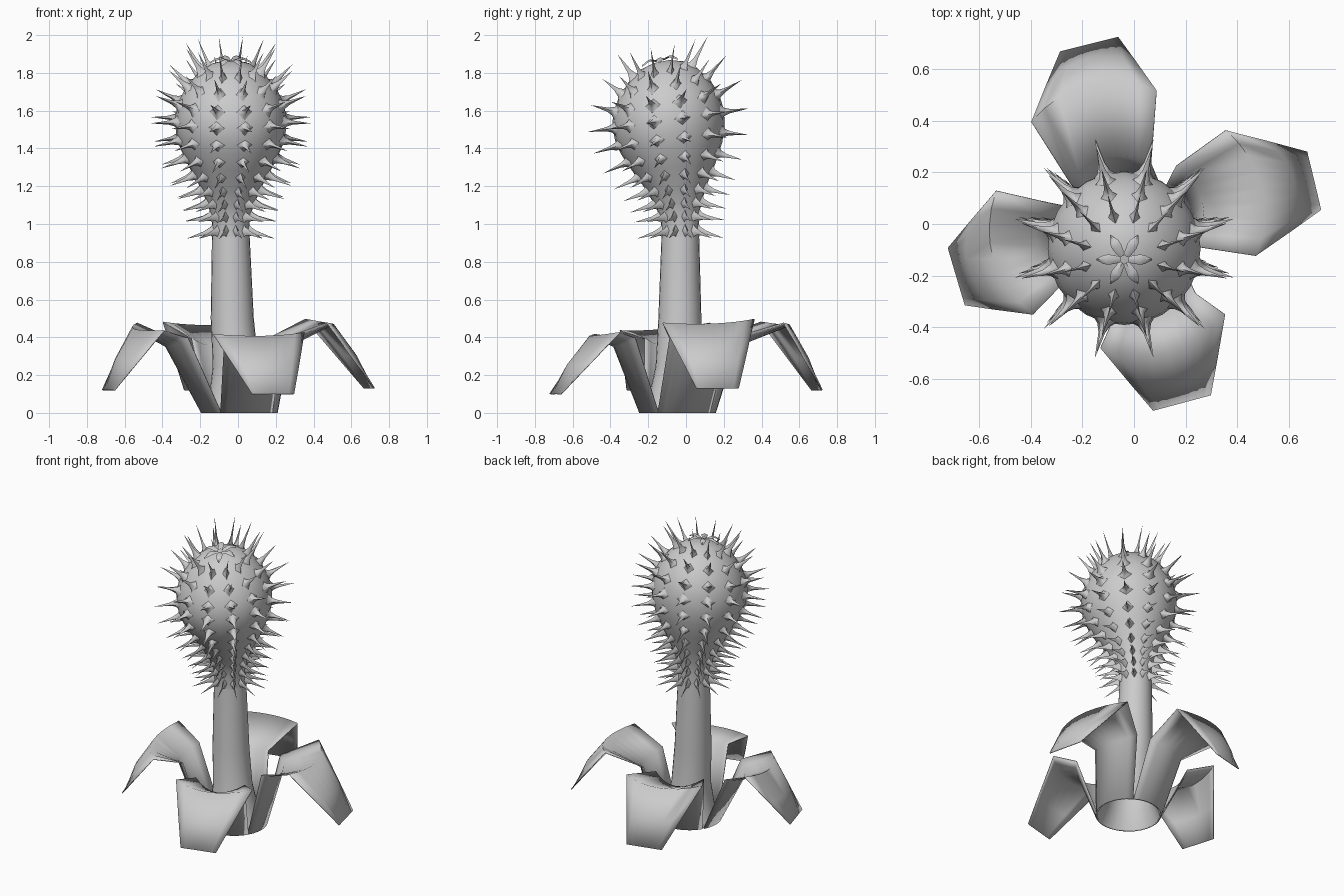
import bpy, bmesh, math
from mathutils import Vector

old = bpy.data.objects.get("Cube")
if old:
    bpy.data.objects.remove(old, do_unlink=True)

grey = bpy.data.materials.new("plain_grey")
grey.use_nodes = True
grey.diffuse_color = (0.6, 0.6, 0.6, 1)
grey.node_tree.nodes["Principled BSDF"].inputs["Base Color"].default_value = grey.diffuse_color

# Radius of the stem and bulb at each height
HEAD = [(0.93, 0.1), (1.02, 0.1), (1.1, 0.12), (1.2, 0.165), (1.3, 0.22), (1.4, 0.268),
        (1.48, 0.29), (1.56, 0.296), (1.64, 0.28), (1.72, 0.24), (1.79, 0.18),
        (1.84, 0.11), (1.86, 0.04)]
STEM = [(0, 0.195), (0.1, 0.15), (0.25, 0.122), (0.5, 0.114), (0.93, 0.1)]
ROOT = Vector((0.007, -0.045, 0))


def place(offset, z):
    """Put an offset on the centre line, which leans and tilts forward at the bulb."""
    base = max(0, 1 - z / 0.6)
    lean = 0.2 * min(1, max(0, (z - 0.93) / 0.85))
    centre = Vector((-0.038, -0.03 - 0.116 * max(0, z - 1), 0)).lerp(ROOT, base)
    return centre + offset + Vector((0, 0, z + lean * offset.y))


def radius(z):
    for (z0, r0), (z1, r1) in zip(HEAD, HEAD[1:]):
        if z <= z1:
            return r0 + (r1 - r0) * (z - z0) / (z1 - z0)
    return HEAD[-1][1]


def radial(a):
    return Vector((math.cos(a), math.sin(a), 0))


def finish(bm, name, angle=50):
    bmesh.ops.recalc_face_normals(bm, faces=bm.faces)
    mesh = bpy.data.meshes.new(name)
    bm.to_mesh(mesh)
    bm.free()
    obj = bpy.data.objects.new(name, mesh)
    bpy.context.collection.objects.link(obj)
    mesh.materials.append(grey)
    bpy.ops.object.select_all(action="DESELECT")
    obj.select_set(True)
    bpy.context.view_layer.objects.active = obj
    bpy.ops.object.shade_smooth_by_angle(angle=math.radians(angle))
    return obj


def bridge(bm, rows, closed=True):
    n = len(rows[0])
    for low, high in zip(rows, rows[1:]):
        for i in range(n if closed else n - 1):
            j = (i + 1) % n
            bm.faces.new((low[i], low[j], high[j], high[i]))


def lathe(name, profile, cap):
    bm = bmesh.new()
    rows = [[bm.verts.new(place(r * radial(math.tau * i / 24), z)) for i in range(24)]
            for z, r in profile]
    bridge(bm, rows)
    if cap:
        bm.faces.new(rows[-1])
    finish(bm, name)


lathe("stem", STEM, False)
lathe("bulb", HEAD, True)

# Spikes: thin diamond cones with a soft flared foot, in twelve columns
bm = bmesh.new()
for z in (0.965, 1.04, 1.11, 1.18, 1.26, 1.35, 1.45, 1.55, 1.64, 1.73, 1.805):
    surface = (radius(z + 0.02) - radius(z - 0.02)) / 0.04
    slope = surface * (0.7 if surface > 0 else 1.2)
    if z < 1:
        slope = 0.3
    length = 0.165 if z > 1.8 else 0.145
    for k in range(12):
        out = radial(math.radians(15 + 30 * k))
        side = Vector((-out.y, out.x, 0))
        aim = (out - Vector((0, 0, slope))).normalized()
        up = Vector((out.x * surface, out.y * surface, 1)).normalized()
        foot = out * radius(z)
        wide = max(0.02, 0.17 * radius(z))
        rows = []
        for w, h, d in ((wide, 0.045, -0.012), (wide * 0.5, 0.022, 0.012), (wide * 0.24, 0.011, 0.045)):
            rows.append([bm.verts.new(place(foot + aim * d + side * w * c + up * h * s, z))
                         for c, s in ((1, 0), (0, 1), (-1, 0), (0, -1))])
        bridge(bm, rows)
        tip = bm.verts.new(place(foot + aim * length, z))
        for i in range(4):
            bm.faces.new((rows[-1][i], rows[-1][(i + 1) % 4], tip))
finish(bm, "spikes", 85)

# Six-pointed star of arched leaflets on the crown
bm = bmesh.new()
for k in range(6):
    out = radial(math.tau * k / 6)
    side = Vector((-out.y, out.x, 0))
    rows = []
    for u, w, h in ((0.015, 0.012, 0.01), (0.06, 0.02, 0.022), (0.08, 0.017, 0.016), (0.108, 0.002, 0)):
        rows.append([bm.verts.new(place(out * u + side * w * t, 1.86)
                                  + Vector((0, -0.008, h - 0.008 * abs(t))))
                     for t in (1, 0, -1)])
    bridge(bm, rows, closed=False)
finish(bm, "crown_star")


# Leaves: curved strips that rise from a ring, widen and droop
def leaf(name, degrees, mid, reach, shift, z_left, z_right, tip_z):
    out = radial(math.radians(degrees))
    side = Vector((-out.y, out.x, 0))
    bm = bmesh.new()
    rows = [[] for _ in range(5)]
    for i in range(9):
        t = 1 - i / 4
        bow = 1 - t * t
        edge_z = (z_left + z_right) / 2 + (z_left - z_right) / 2 * t
        bend = (out * (reach + 0.085 * bow) + side * (shift + 0.25 * t)
                + Vector((0, 0, edge_z - 0.015 * bow)))
        tip = out * 0.715 + side * 0.115 * t + Vector((0, 0, tip_z))
        rows[0].append(ROOT + 0.2 * radial(math.radians(degrees + 45 * t)))
        rows[1].append(out * (mid - 0.07 + 0.07 * bow) + side * (shift + 0.16 * t)
                       + Vector((0, 0, 0.395 - 0.045 * bow)))
        rows[2].append(bend)
        rows[3].append(bend.lerp(tip, 0.55) + bow * (out * 0.015 + Vector((0, 0, 0.02))))
        rows[4].append(tip)
    bridge(bm, [[bm.verts.new(p) for p in row] for row in rows], closed=False)
    obj = finish(bm, name, 85)
    solid = obj.modifiers.new("thickness", "SOLIDIFY")
    solid.thickness = 0.006
    solid.offset = 0


leaf("back_leaf", 104, 0.28, 0.48, 0.04, 0.48, 0.475, 0.12)
leaf("left_leaf", 13.5, 0.28, 0.43, 0.02, 0.495, 0.475, 0.13)
leaf("front_leaf", -75, 0.39, 0.43, 0, 0.425, 0.415, 0.1)
leaf("right_leaf", 196.5, 0.385, 0.475, -0.025, 0.435, 0.475, 0.12)
